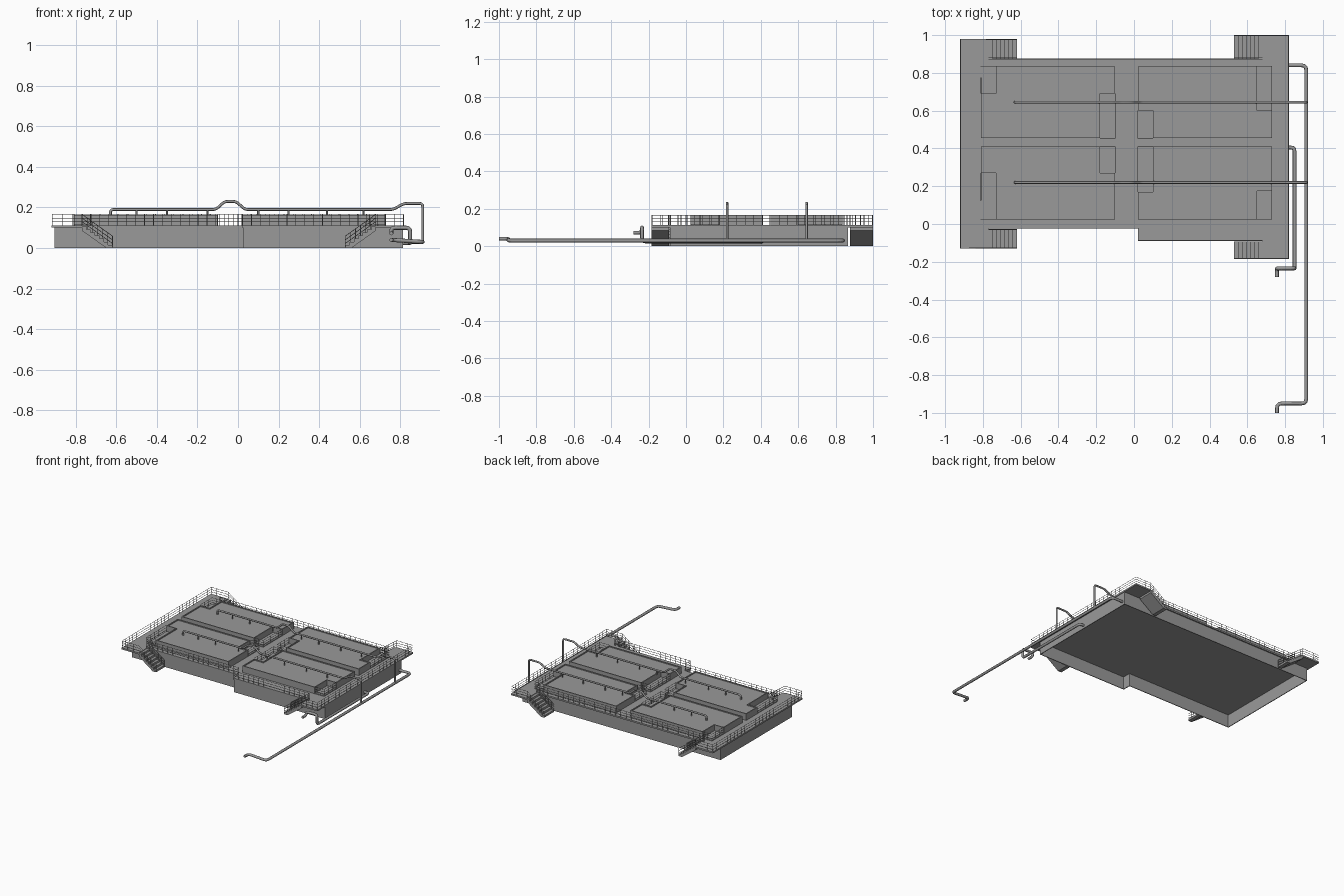
import bpy, bmesh
from mathutils import Vector

cube = bpy.data.objects.get("Cube")
if cube:
    bpy.data.objects.remove(cube, do_unlink=True)

DECK, RAIL = 0.112, 0.166


def material(name, value):
    mat = bpy.data.materials.new(name)
    mat.use_nodes = True
    colour = (value, value, value, 1)
    mat.diffuse_color = colour
    mat.node_tree.nodes["Principled BSDF"].inputs["Base Color"].default_value = colour
    return mat


GREY = material("concrete grey", 0.32)


def add_mesh(name, bm):
    bmesh.ops.recalc_face_normals(bm, faces=bm.faces)
    mesh = bpy.data.meshes.new(name)
    bm.to_mesh(mesh)
    bm.free()
    mesh.materials.append(GREY)
    obj = bpy.data.objects.new(name, mesh)
    bpy.context.collection.objects.link(obj)
    return obj


def prism(name, points, shift, rim=0, drop=0, caps=True):
    """Extrude a closed outline, optionally with a raised rim or no caps."""
    bm = bmesh.new()
    base = bm.faces.new([bm.verts.new(p) for p in points])
    made = bmesh.ops.extrude_face_region(bm, geom=[base], use_keep_orig=True)["geom"]
    bmesh.ops.translate(bm, verts=[g for g in made if isinstance(g, bmesh.types.BMVert)], vec=shift)
    top = next(g for g in made if isinstance(g, bmesh.types.BMFace))
    bmesh.ops.recalc_face_normals(bm, faces=bm.faces)
    if rim:
        bmesh.ops.inset_region(bm, faces=[top], thickness=rim)
        made = bmesh.ops.extrude_face_region(bm, geom=[top])["geom"]
        bmesh.ops.delete(bm, geom=[top], context="FACES")
        bmesh.ops.translate(bm, verts=[g for g in made if isinstance(g, bmesh.types.BMVert)], vec=(0, 0, -drop))
    if not caps:
        bmesh.ops.delete(bm, geom=[base, top], context="FACES")
    return add_mesh(name, bm)


def flat(points, z):
    return [(x, y, z) for x, y in points]


def rounded(points, r):
    pts = [Vector(p) for p in points]
    out = [pts[0]]
    for a, b, c in zip(pts, pts[1:], pts[2:]):
        d1, d2 = a - b, c - b
        p = b + d1.normalized() * min(r, d1.length / 2)
        q = b + d2.normalized() * min(r, d2.length / 2)
        for t in (0, 0.33, 0.67, 1):
            out.append(p * (1 - t) ** 2 + b * 2 * t * (1 - t) + q * t * t)
    return out + [pts[-1]]


def tubes(name, paths, radius, sides=0, smooth=False):
    """Sweep a round section along every path and keep the result as a mesh."""
    curve = bpy.data.curves.new(name, "CURVE")
    curve.dimensions = "3D"
    curve.bevel_depth = radius
    curve.bevel_resolution = sides
    curve.use_fill_caps = True
    for path in paths:
        spline = curve.splines.new("POLY")
        spline.points.add(len(path) - 1)
        for point, p in zip(spline.points, path):
            point.co = (*p, 1)
    temp = bpy.data.objects.new(name + " curve", curve)
    bpy.context.collection.objects.link(temp)
    bpy.context.view_layer.update()
    mesh = bpy.data.meshes.new_from_object(temp.evaluated_get(bpy.context.evaluated_depsgraph_get()))
    bpy.data.objects.remove(temp, do_unlink=True)
    mesh.materials.clear()
    mesh.materials.append(GREY)
    for poly in mesh.polygons:
        poly.use_smooth = smooth and len(poly.vertices) == 4
    obj = bpy.data.objects.new(name, mesh)
    bpy.context.collection.objects.link(obj)


def railing(points, spacing=0.045):
    """Paths of three rails and evenly spaced posts above a foot line."""
    pts = [Vector(p) for p in points]
    height = RAIL - DECK
    paths = [[p + Vector((0, 0, height * k)) for p in pts] for k in (0.33, 0.66, 1)]
    for a, b in zip(pts, pts[1:]):
        n = max(1, round((b - a).length / spacing))
        for i in range(n + 1):
            foot = a.lerp(b, i / n)
            paths.append([foot, foot + Vector((0, 0, height))])
    return paths


# Basin walls, open underneath
walls = [(-0.905, -0.02), (0.025, -0.02), (0.025, -0.085), (0.815, -0.085), (0.815, 0.865), (-0.905, 0.865)]
basin = prism("basin_walls", flat(walls, 0), (0, 0, 0.101), caps=False)
thick = basin.modifiers.new("thickness", "SOLIDIFY")
thick.thickness = 0.008
thick.offset = -1

# Deck with walkway wings
deck = [(-0.92, -0.13), (-0.77, -0.13), (-0.77, -0.025), (0.02, -0.025), (0.02, -0.09),
        (0.68, -0.09), (0.68, -0.185), (0.82, -0.185), (0.82, 1.0), (0.68, 1.0),
        (0.68, 0.875), (-0.77, 0.875), (-0.77, 0.98), (-0.92, 0.98)]
prism("deck", flat(deck, 0.1), (0, 0, DECK - 0.1))

# Raised tank covers, each with a low curb and two notched corners
tanks = {
    "back_right": (-0.81, -0.1, 0.455, 0.835, ("top", 0.69), ("bottom", 0.69)),
    "front_right": (-0.81, -0.1, 0.025, 0.41, ("bottom", 0.27), ("top", 0.27)),
    "back_left": (0.02, 0.73, 0.455, 0.835, ("bottom", 0.6), ("top", 0.6)),
    "front_left": (0.02, 0.73, 0.025, 0.41, ("top", 0.17), ("bottom", 0.175)),
}
rails = []
for name, (x0, x1, y0, y1, low, high) in tanks.items():
    rect = [(x0, y0), (x1, y0), (x1, y1), (x0, y1)]
    prism(name + "_curb", flat(rect, DECK - 0.002), (0, 0, 0.008))
    outline = []
    for x, y in rect:
        side, cut = low if x == x0 else high
        inner = x + 0.08 if x == x0 else x - 0.08
        if y != (y1 if side == "top" else y0):
            outline.append((x, y))
            continue
        notch = [(x, cut), (inner, cut), (inner, y)]
        outline += notch if (x == x0) == (side == "bottom") else notch[::-1]
        rails += railing(flat([(x, cut), (x, y), (inner, y)], DECK))
    # Outline order is rebuilt so each notch joins its own side
    prism(name + "_cover", flat(outline, DECK + 0.002), (0, 0, 0.049), rim=0.011, drop=0.007)

# Stairs: sawtooth profile extruded across the flight
STEPS, RUN = 7, 0.15
flights = {
    "front_right_stair": (-0.77, 1, -0.13, -0.027),
    "back_right_stair": (-0.77, 1, 0.877, 0.98),
    "front_left_stair": (0.68, -1, -0.185, -0.092),
    "back_left_stair": (0.68, -1, 0.877, 1.0),
}
for name, (x, way, y0, y1) in flights.items():
    profile = [(0, 0.085), (0, DECK - 0.004)]
    for i in range(STEPS):
        z = (DECK - 0.004) * (1 - i / STEPS)
        profile += [(RUN * i / STEPS, z), (RUN * (i + 1) / STEPS, z)]
    profile += [(RUN, 0), (RUN - 0.03, 0)]
    profile.pop(1)
    prism(name, [(x + way * d, y0, z) for d, z in profile], (0, y1 - y0, 0))
    for y in (y0 + 0.003, y1 - 0.003):
        rails += railing([(x, y, DECK), (x + way * RUN, y, 0.005)], 0.03)

# Deck railings, left open at the head of each stair
e = 0.003
right_front = [(-0.77, -0.025 + e), (0.02 + e, -0.025 + e), (0.02 + e, -0.09 + e), (0.68, -0.09 + e)]
right_end = [(-0.77, -0.13 + e), (-0.92 + e, -0.13 + e), (-0.92 + e, 0.98 - e), (-0.77, 0.98 - e)]
left_end = [(0.68, -0.185 + e), (0.82 - e, -0.185 + e), (0.82 - e, 1.0 - e), (0.68, 1.0 - e)]
back = [(-0.77, 0.875 - e), (0.68, 0.875 - e)]
for line in (right_front, right_end, left_end, back):
    rails += railing(flat(line, DECK))
tubes("railings", rails, 0.0016)

# Feed pipes over the covers, with arch, drop leg and nozzles
feeds, nozzles = [], []
for y in (0.645, 0.22):
    line = [(-0.63, 0.155), (-0.63, 0.19), (-0.11, 0.19), (-0.065, 0.23), (-0.01, 0.23), (0.035, 0.19),
            (0.765, 0.19), (0.82, 0.22), (0.912, 0.22), (0.912, 0.03)]
    feeds.append(rounded([(x, y, z) for x, z in line], 0.015))
    for x in (-0.5, -0.35, -0.15, 0.1, 0.25, 0.44, 0.62):
        nozzles.append([(x, y, 0.19), (x, y, 0.155)])
tubes("feed_pipes", feeds, 0.007, 2, True)
tubes("nozzles", nozzles, 0.005, 1, True)

# Supply and drain headers beside the basin
supply = [(0.81, 0.84, 0.03), (0.912, 0.84, 0.03), (0.912, -0.95, 0.03), (0.757, -0.95, 0.04), (0.757, -1.0, 0.04)]
drain = [(0.81, 0.405, 0.025), (0.85, 0.405, 0.025), (0.85, -0.235, 0.025), (0.85, -0.235, 0.1),
         (0.757, -0.235, 0.1), (0.757, -0.235, 0.072), (0.757, -0.28, 0.072)]
tubes("supply_header", [rounded(supply, 0.025)], 0.01, 2, True)
tubes("drain_header", [rounded(drain, 0.02)], 0.01, 2, True)
